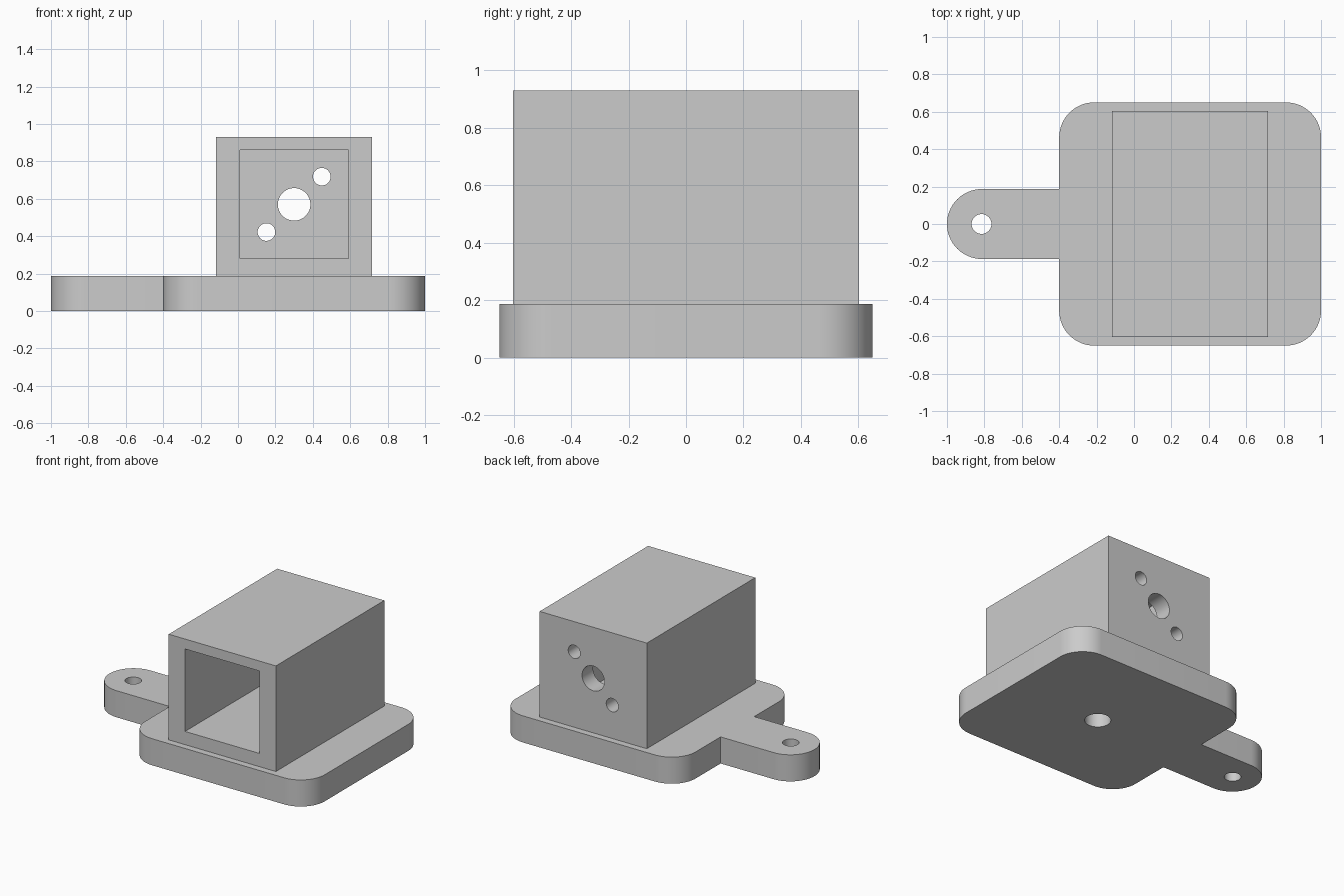
import bpy, bmesh
from math import sin, cos, radians
from mathutils import Vector

default = bpy.data.objects.get("Cube")
if default:
    bpy.data.objects.remove(default, do_unlink=True)

grey = bpy.data.materials.new("plain grey")
grey.use_nodes = True
colour = (0.6, 0.6, 0.6, 1)
grey.diffuse_color = colour
grey.node_tree.nodes["Principled BSDF"].inputs["Base Color"].default_value = colour

BASE_TOP, CENTRE_X = 0.187, 0.3


def arc(cx, cy, r, start, end, steps=16):
    angles = [radians(start + (end - start) * i / steps) for i in range(steps + 1)]
    return [(cx + r * cos(a), cy + r * sin(a)) for a in angles]


def make_object(name, bm):
    bmesh.ops.recalc_face_normals(bm, faces=bm.faces[:])
    mesh = bpy.data.meshes.new(name)
    bm.to_mesh(mesh)
    bm.free()
    mesh.materials.append(grey)
    obj = bpy.data.objects.new(name, mesh)
    bpy.context.collection.objects.link(obj)
    return obj


def block(name, low, high):
    bm = bmesh.new()
    bmesh.ops.create_cube(bm, size=1)
    low, high = Vector(low), Vector(high)
    bmesh.ops.scale(bm, vec=high - low, verts=bm.verts)
    bmesh.ops.translate(bm, vec=(low + high) / 2, verts=bm.verts)
    return make_object(name, bm)


def drill(name, centre, radius, depth, along_y=False):
    bm = bmesh.new()
    bmesh.ops.create_cone(bm, cap_ends=True, segments=48, radius1=radius,
                          radius2=radius, depth=depth)
    obj = make_object(name, bm)
    obj.location = centre
    if along_y:
        obj.rotation_euler.x = radians(90)
    return obj


def cut(target, cutter):
    cutter.hide_render = True
    cutter.hide_viewport = False
    mod = target.modifiers.new(cutter.name, 'BOOLEAN')
    mod.operation, mod.solver, mod.object = 'DIFFERENCE', 'EXACT', cutter
    bpy.ops.object.select_all(action='DESELECT')
    target.select_set(True)
    bpy.context.view_layer.objects.active = target
    bpy.ops.object.modifier_apply(modifier=mod.name)


def finish(obj, cutters):
    for cutter in cutters:
        cut(obj, cutter)
    bpy.ops.object.shade_smooth_by_angle(angle=radians(30))


# Base plate: rounded rectangle with a round-ended tab on its right side
x0, x1, y1, r, tab = -0.4, 1.0, 0.65, 0.187, 0.187
outline = (arc(x1 - r, y1 - r, r, 0, 90) + arc(x0 + r, y1 - r, r, 90, 180)
           + [(x0, tab)] + arc(-1 + tab, 0, tab, 90, 270, 32) + [(x0, -tab)]
           + arc(x0 + r, r - y1, r, 180, 270) + arc(x1 - r, r - y1, r, 270, 360))
bm = bmesh.new()
face = bm.faces.new([bm.verts.new((x, y, 0)) for x, y in outline])
top = bmesh.ops.extrude_face_region(bm, geom=[face])["geom"]
bmesh.ops.translate(bm, vec=(0, 0, BASE_TOP),
                    verts=[v for v in top if isinstance(v, bmesh.types.BMVert)])
base_plate = make_object("base_plate", bm)

# Box housing: open at the front, closed at the back
housing = block("box_housing", (-0.117, -0.603, BASE_TOP), (0.717, 0.603, 0.93))
cavity = block("cavity_cutter", (0.01, -0.8, 0.28), (0.59, 0.48, 0.86))

# Holes
tab_hole = drill("tab_hole_cutter", (-0.815, 0, 0.1), 0.053, 1)
base_hole = drill("base_hole_cutter", (CENTRE_X, 0, 0), 0.083, 0.7)
shaft_z = 0.57
back_holes = [drill("back_hole_cutter", (CENTRE_X + d, 0.6, shaft_z + d), rad, 0.6, True)
              for d, rad in ((0, 0.087), (0.148, 0.047), (-0.148, 0.047))]

finish(base_plate, [tab_hole, base_hole])
finish(housing, [cavity, base_hole] + back_holes)

# Discard the spent cutters
for cutter in [cavity, tab_hole, base_hole] + back_holes:
    bpy.data.objects.remove(cutter, do_unlink=True)
